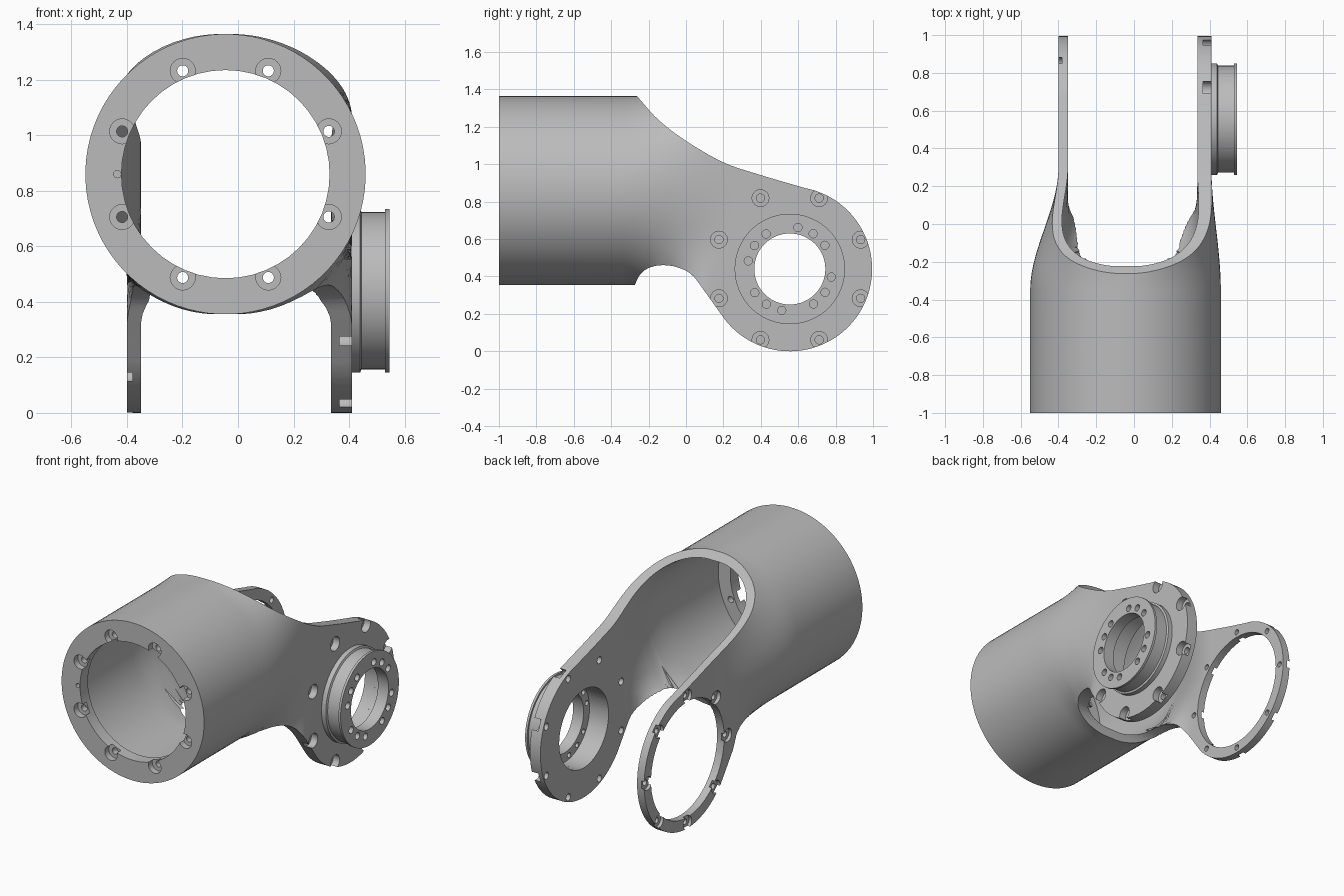
import bpy, bmesh, math
from mathutils import Vector, Matrix

cube = bpy.data.objects.get("Cube")
if cube:
    bpy.data.objects.remove(cube, do_unlink=True)

GREY = (0.5, 0.5, 0.5, 1)
metal = bpy.data.materials.new("machined_grey")
metal.use_nodes = True
metal.diffuse_color = GREY
metal.node_tree.nodes["Principled BSDF"].inputs["Base Color"].default_value = GREY

TUBE_X, TUBE_Z, TUBE_R = -0.045, 0.86, 0.505
FORK = Vector((0, 0.555, 0.44))
FORK_R = 0.44


def make_object(name, bm):
    bmesh.ops.recalc_face_normals(bm, faces=bm.faces)
    mesh = bpy.data.meshes.new(name)
    bm.to_mesh(mesh)
    bm.free()
    mesh.materials.append(metal)
    obj = bpy.data.objects.new(name, mesh)
    bpy.context.collection.objects.link(obj)
    return obj


def boolean(target, cutter, operation="DIFFERENCE"):
    mod = target.modifiers.new("cut", "BOOLEAN")
    mod.operation, mod.object, mod.solver = operation, cutter, "EXACT"
    bpy.context.view_layer.objects.active = target
    bpy.ops.object.modifier_apply(modifier=mod.name)
    bpy.data.objects.remove(cutter, do_unlink=True)


def add_cylinder(bm, axis, start, end, a, b, radius, segments=24):
    """Cylinder along x (a=y, b=z) or along y (a=x, b=z)."""
    mid = (start + end) / 2
    if axis == "X":
        place = Matrix.Translation((mid, a, b)) @ Matrix.Rotation(math.pi / 2, 4, "Y")
    else:
        place = Matrix.Translation((a, mid, b)) @ Matrix.Rotation(math.pi / 2, 4, "X")
    bmesh.ops.create_cone(bm, cap_ends=True, segments=segments, radius1=radius,
                          radius2=radius, depth=end - start, matrix=place)


def polar(a, b, radius, degrees):
    t = math.radians(degrees)
    return a + radius * math.cos(t), b + radius * math.sin(t)


def smooth_path(points, steps=6):
    """Catmull-Rom curve through the points."""
    p = [Vector(q) for q in points]
    p = [2 * p[0] - p[1]] + p + [2 * p[-1] - p[-2]]
    out = []
    for i in range(1, len(p) - 2):
        a, b, c, d = p[i - 1:i + 3]
        for k in range(steps):
            t = k / steps
            out.append(0.5 * (2 * b + (c - a) * t + (2 * a - 5 * b + 4 * c - d) * t * t
                              + (3 * b - a - 3 * c + d) * t ** 3))
    return out + [p[-2]]


def clamp(v):
    return max(0.0, min(1.0, v))


def wall_x(y, z, radius, flat_x):
    """Round tube wall that flattens into a straight fork plate."""
    end = 0.1 + 0.2 * clamp((z - 0.35) / 0.35)
    t = clamp((y + 0.35) / (end + 0.35))
    s = t * t * (3 - 2 * t)
    side = 1 if flat_x > 0 else -1
    round_x = TUBE_X + side * math.sqrt(max(radius ** 2 - (z - TUBE_Z) ** 2, 0))
    return round_x + (flat_x - round_x) * s


def loft(name, radius, right_x, left_x, y_start, y_end, deep, steps=40):
    bm = bmesh.new()
    stations = [y_start] + [-0.35 + 0.025 * i for i in range(28)] + [y_end]
    rings = []
    for y in stations:
        low = radius + (deep - radius) * clamp((y + 0.2) / 0.1)
        zs = []
        for i in range(steps):
            k = math.sin(math.radians(-90 + (i + 0.5) * 180 / steps))
            zs.append(TUBE_Z + k * (radius if k > 0 else low))
        loop = [(wall_x(y, z, radius, left_x), y, z) for z in zs]
        loop += [(wall_x(y, z, radius, right_x), y, z) for z in reversed(zs)]
        rings.append([bm.verts.new(co) for co in loop])
    for r0, r1 in zip(rings, rings[1:]):
        for i in range(len(r0)):
            j = (i + 1) % len(r0)
            bm.faces.new((r0[i], r0[j], r1[j], r1[i]))
    bm.faces.new(rings[0])
    bm.faces.new(rings[-1])
    return make_object(name, bm)


# Tube flowing into two fork plates, trimmed by the side outline
body = loft("forked_tube_body", TUBE_R, -0.40, 0.41, -1, 1.05, 0.95)
upper = smooth_path([(-0.26, 1.362), (-0.15, 1.24), (0, 1.125), (0.2, 1.01), (0.4, 0.942),
                     polar(FORK.y, FORK.z, FORK_R, 79)])
arc = [Vector(polar(FORK.y, FORK.z, FORK_R, 76 - 3 * i)) for i in range(73)]
lower = smooth_path([polar(FORK.y, FORK.z, FORK_R, -143), (0.1, 0.32), (0.03, 0.41), (-0.05, 0.45),
                     (-0.13, 0.46), (-0.2, 0.445), (-0.245, 0.41), (-0.275, 0.353)])
corners = [Vector(c) for c in ((-0.28, 0.3), (-1.1, 0.3), (-1.1, 1.4), (-0.29, 1.4))]
bm = bmesh.new()
outline = bm.faces.new([bm.verts.new((-1, p.x, p.y)) for p in upper + arc + lower + corners])
ext = bmesh.ops.extrude_face_region(bm, geom=[outline])
bmesh.ops.translate(bm, vec=(2, 0, 0), verts=[v for v in ext["geom"] if isinstance(v, bmesh.types.BMVert)])
boolean(body, make_object("side_outline", bm), "INTERSECT")

# Hollow inside, leaving a front flange
boolean(body, loft("cavity", 0.46, -0.35, 0.335, -0.92, 1.15, 1.1))

# Large openings: front bore, thin right ring, left plate bore
bm = bmesh.new()
add_cylinder(bm, "Y", -1.1, -0.85, TUBE_X, TUBE_Z, 0.375, 48)
add_cylinder(bm, "X", -0.6, -0.2, FORK.y, FORK.z, 0.37, 64)
add_cylinder(bm, "X", 0.2, 0.6, FORK.y, FORK.z, 0.25, 64)
boolean(body, make_object("bores", bm))

# Bolt holes, then wider pockets over them
holes, pockets = bmesh.new(), bmesh.new()
for i in range(8):
    turn = 45 * i
    x, z = polar(TUBE_X, TUBE_Z, 0.403, turn + 22.5)
    add_cylinder(holes, "Y", -1.1, -0.88, x, z, 0.02)
    add_cylinder(pockets, "Y", -1.1, -0.96, x, z, 0.045)
    y, z = polar(FORK.y, FORK.z, 0.41, turn + 22.5)
    add_cylinder(holes, "X", 0.3, 0.5, y, z, 0.022)
    add_cylinder(pockets, "X", 0.365, 0.5, y, z, 0.045)
    y, z = polar(FORK.y, FORK.z, 0.405, turn)
    add_cylinder(holes, "X", -0.5, -0.3, y, z, 0.018)
    add_cylinder(pockets, "X", -0.5, -0.38, y, z, 0.042)
add_cylinder(holes, "Y", -1.1, -0.95, -0.435, TUBE_Z, 0.013)
boolean(body, make_object("bolt_holes", holes))
boolean(body, make_object("bolt_pockets", pockets))

# Stepped hub on the left plate
bm = bmesh.new()
section = [(0.25, 0.41), (0.295, 0.41), (0.295, 0.44), (0.283, 0.445), (0.283, 0.53),
           (0.295, 0.53), (0.295, 0.545), (0.19, 0.545), (0.19, 0.47), (0.25, 0.47)]
SIDES = 72
rings = []
for i in range(SIDES):
    rings.append([bm.verts.new((x, *polar(FORK.y, FORK.z, r, 360 * i / SIDES))) for r, x in section])
for i in range(SIDES):
    a, b = rings[i], rings[(i + 1) % SIDES]
    for j in range(len(section)):
        k = (j + 1) % len(section)
        bm.faces.new((a[j], a[k], b[k], b[j]))
hub = make_object("bearing_hub", bm)

# Groups of three blind screw holes on both faces of the hub
bm = bmesh.new()
for quarter in range(4):
    for offset in (34, 56.5, 79):
        y, z = polar(FORK.y, FORK.z, 0.226, quarter * 90 + offset)
        add_cylinder(bm, "X", 0.515, 0.6, y, z, 0.022, 20)
        add_cylinder(bm, "X", 0.42, 0.495, y, z, 0.016, 16)
boolean(hub, make_object("screw_holes", bm))

# Smooth shading with crisp machined edges
for obj in (body, hub):
    bpy.ops.object.select_all(action="DESELECT")
    obj.select_set(True)
    bpy.context.view_layer.objects.active = obj
    bpy.ops.object.shade_smooth_by_angle(angle=math.radians(30))
